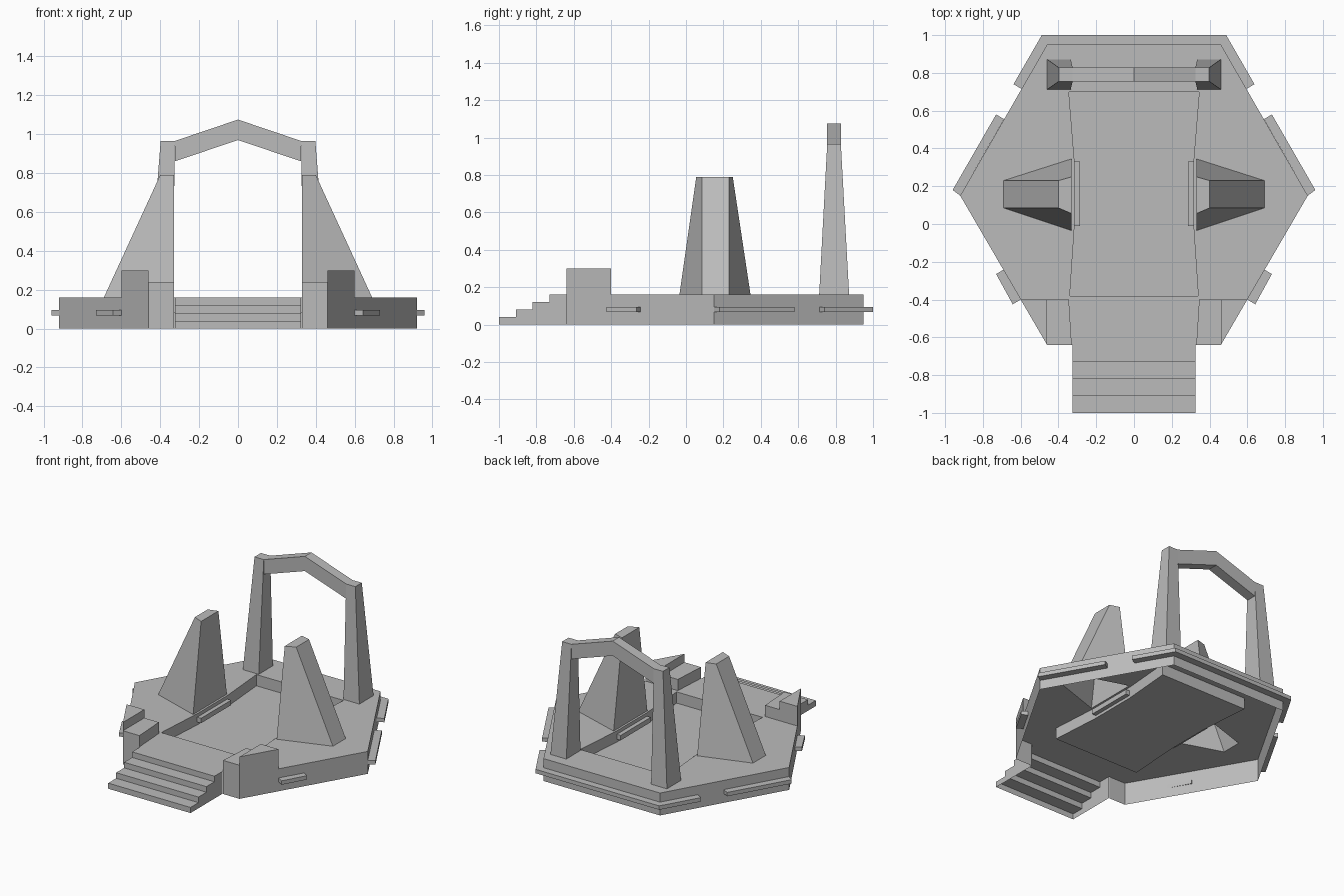
import bpy
import bmesh

cube = bpy.data.objects.get("Cube")
if cube:
    bpy.data.objects.remove(cube, do_unlink=True)

stone = bpy.data.materials.new("stone_grey")
stone.use_nodes = True
GREY = (0.5, 0.5, 0.5, 1)
stone.diffuse_color = GREY
bsdf = next(n for n in stone.node_tree.nodes if n.type == 'BSDF_PRINCIPLED')
bsdf.inputs["Base Color"].default_value = GREY

DECK = 0.16   # deck height
PIT = 0.08    # sunken floor height


def finish(name, bm, mirror=False):
    mesh = bpy.data.meshes.new(name)
    bm.to_mesh(mesh)
    bm.free()
    mesh.materials.append(stone)
    ob = bpy.data.objects.new(name, mesh)
    bpy.context.scene.collection.objects.link(ob)
    if mirror:
        ob.modifiers.new("mirror", 'MIRROR')
    return ob


def loft(name, low, z0, high, z1, bottom=True, top=True, mirror=False):
    """Join two counter-clockwise outlines with flat sides."""
    bm = bmesh.new()
    a = [bm.verts.new((x, y, z0)) for x, y in low]
    b = [bm.verts.new((x, y, z1)) for x, y in high]
    n = len(a)
    for i in range(n):
        j = (i + 1) % n
        bm.faces.new((a[i], a[j], b[j], b[i]))
    if bottom:
        bm.faces.new(a[::-1])
    if top:
        bm.faces.new(b)
    return finish(name, bm, mirror)


def prism(name, outline, z0, z1, **options):
    return loft(name, outline, z0, outline, z1, **options)


def rect(x0, x1, y0, y1):
    return [(x0, y0), (x1, y0), (x1, y1), (x0, y1)]


def flip(points):
    return [(-x, y) for x, y in reversed(points)]


# Shared outlines
right_edge = [(0.33, -0.64), (0.46, -0.64), (0.92, 0.15), (0.46, 0.95)]
hexagon = right_edge + flip(right_edge)
pit_side = [(0.34, -0.38), (0.315, -0.01), (0.315, 0.33), (0.345, 0.7)]
pit = pit_side + flip(pit_side)
pylon_base = [(0.33, -0.035), (0.69, 0.085), (0.69, 0.23), (0.33, 0.345)]
pylon_top = [(0.33, 0.055), (0.4, 0.085), (0.4, 0.23), (0.33, 0.25)]

# Hollow deck: top sheet with openings, outer walls, open behind the stairs
bm = bmesh.new()
for outline in (hexagon, pit, pylon_base, flip(pylon_base)):
    ring = [bm.verts.new((x, y, DECK)) for x, y in outline]
    for i, v in enumerate(ring):
        bm.edges.new((v, ring[(i + 1) % len(ring)]))
bmesh.ops.triangle_fill(bm, use_beauty=True, edges=bm.edges[:], normal=(0, 0, 1))
for f in bm.faces:
    f.normal_update()
    if f.normal.z < 0:
        f.normal_flip()
bmesh.ops.dissolve_limit(bm, angle_limit=0.01, verts=[], edges=bm.edges[:])
for i, (x0, y0) in enumerate(hexagon):
    x1, y1 = hexagon[(i + 1) % len(hexagon)]
    if abs(x0) == 0.33 and abs(x1) == 0.33:
        continue
    bm.faces.new([bm.verts.new(p) for p in
                  ((x0, y0, 0), (x1, y1, 0), (x1, y1, DECK), (x0, y0, DECK))])
bmesh.ops.remove_doubles(bm, verts=bm.verts[:], dist=0.0001)
finish("deck", bm)

# Sunken floor and its side rails
prism("sunken_floor", pit[::-1], PIT, DECK, top=False)
prism("pit_rail", rect(0.285, 0.345, -0.01, 0.33), 0.1, 0.135, mirror=True)

# Stairs, open underneath
bm = bmesh.new()
steps = 4
tread, rise = 0.09, DECK / 4
profile = []
for s in range(steps):
    y = -1 + s * tread
    profile += [(y, s * rise), (y, (s + 1) * rise)]
profile.append((-0.64, DECK))
left = [bm.verts.new((-0.325, y, z)) for y, z in profile]
right = [bm.verts.new((0.325, y, z)) for y, z in profile]
for i in range(len(profile) - 1):
    bm.faces.new((left[i], right[i], right[i + 1], left[i + 1]))
for side, x in ((left, -0.325), (right, 0.325)):
    loop = side + [bm.verts.new((x, -0.64, 0))]
    bm.faces.new(loop if x > 0 else loop[::-1])
finish("stairs", bm)

# Two-level blocks beside the stairs
prism("low_block", [(0.33, -0.64), (0.46, -0.64), (0.46, -0.4), (0.345, -0.4)],
      DECK, 0.24, bottom=False, mirror=True)
prism("tall_block", [(0.46, -0.64), (0.6, -0.4), (0.46, -0.4)],
      DECK, 0.3, bottom=False, mirror=True)

# Leaning pylons
loft("pylon", pylon_base, DECK, pylon_top, 0.79, bottom=False, mirror=True)

# Rear arch: tapered legs and a gabled beam
loft("arch_leg", rect(0.335, 0.46, 0.712, 0.872), DECK,
     rect(0.325, 0.398, 0.755, 0.828), 0.965, bottom=False, mirror=True)
bm = bmesh.new()
gable = [(-0.325, 0.86), (0, 0.97), (0.325, 0.86),
         (0.325, 0.965), (0, 1.075), (-0.325, 0.965)]
front = [bm.verts.new((x, 0.755, z)) for x, z in gable]
back = [bm.verts.new((x, 0.828, z)) for x, z in gable]
bm.faces.new(front)
bm.faces.new(back[::-1])
for i in range(len(gable)):
    j = (i + 1) % len(gable)
    bm.faces.new((front[j], front[i], back[i], back[j]))
finish("arch_beam", bm)

# Trim bars around the deck walls
back_half = [(0.595, 0.715), (0.638, 0.74), (0.488, 1.0)]
inner = [(0.46, 0.95)]
prism("back_trim", back_half + flip(back_half) + flip(inner) + inner,
      0.067, 0.095, mirror=False)
prism("side_trim", [(0.92, 0.15), (0.96, 0.18), (0.73, 0.58), (0.688, 0.555)],
      0.067, 0.095, mirror=True)
prism("front_trim", [(0.6, -0.4), (0.642, -0.425), (0.73, -0.265), (0.688, -0.24)],
      0.067, 0.095, mirror=True)
